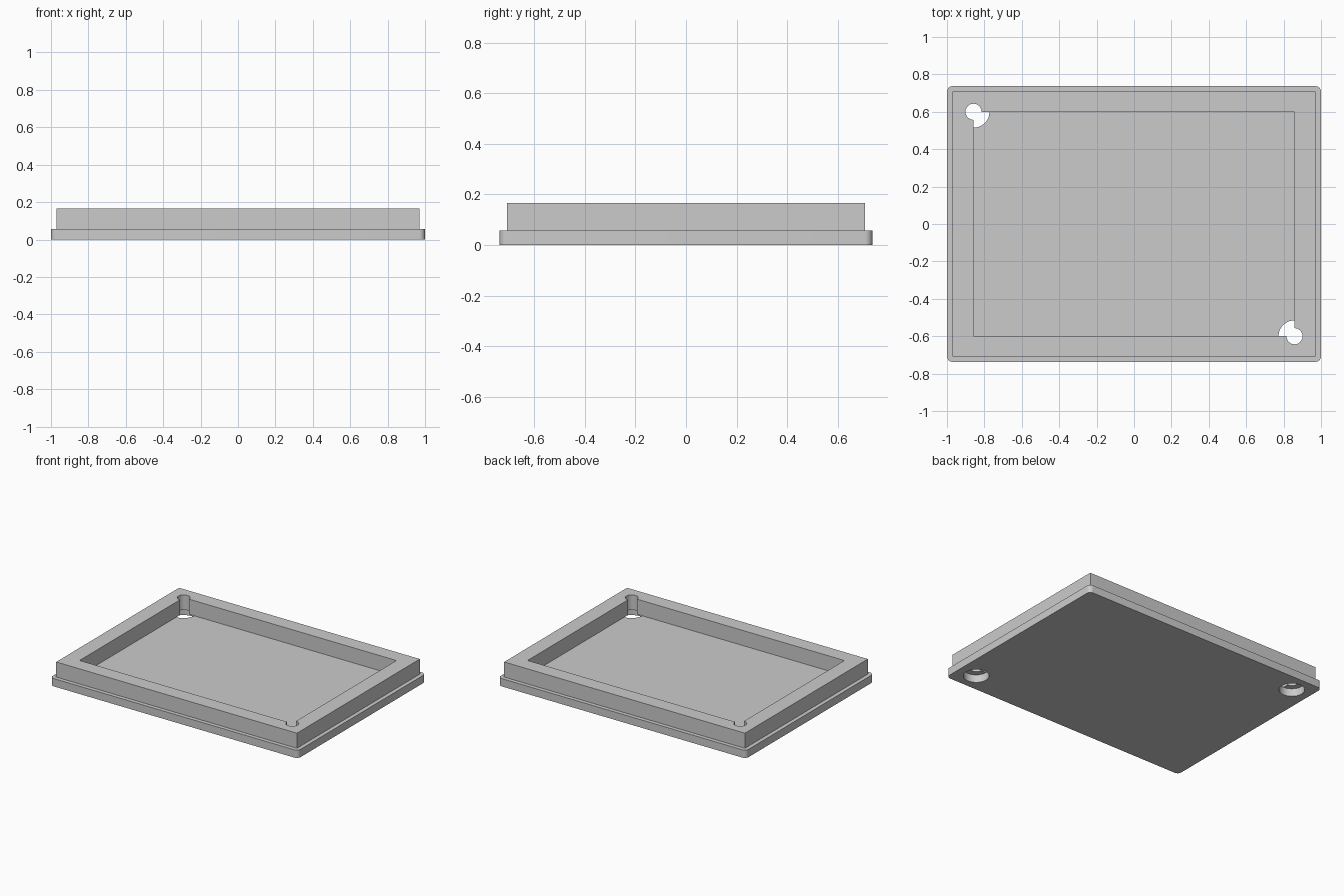
import bpy
import bmesh
import math

cube = bpy.data.objects.get("Cube")
if cube:
    bpy.data.objects.remove(cube, do_unlink=True)

# Overall dimensions
PLATE_X, PLATE_Y, PLATE_TOP = 1.0, 0.737, 0.057
FRAME_X, FRAME_Y, FRAME_TOP = 0.971, 0.708, 0.167
POCKET_X, POCKET_Y = 0.858, 0.6
CORNER_RADIUS = 0.03
BORE_RADIUS, HOLE_RADIUS = 0.085, 0.043
HOLE_CENTRES = [(-POCKET_X, POCKET_Y), (POCKET_X, -POCKET_Y)]

grey = bpy.data.materials.new("light grey")
grey.use_nodes = True
colour = (0.6, 0.6, 0.6, 1)
grey.diffuse_color = colour
grey.node_tree.nodes["Principled BSDF"].inputs["Base Color"].default_value = colour


def prism(name, outline, z0, z1):
    """Extrude a closed outline between two heights."""
    bm = bmesh.new()
    base = bm.faces.new([bm.verts.new((x, y, z0)) for x, y in outline])
    top = bmesh.ops.extrude_face_region(bm, geom=[base])["geom"]
    verts = [v for v in top if isinstance(v, bmesh.types.BMVert)]
    bmesh.ops.translate(bm, verts=verts, vec=(0, 0, z1 - z0))
    bmesh.ops.recalc_face_normals(bm, faces=bm.faces)
    mesh = bpy.data.meshes.new(name)
    bm.to_mesh(mesh)
    bm.free()
    mesh.materials.append(grey)
    obj = bpy.data.objects.new(name, mesh)
    bpy.context.collection.objects.link(obj)
    return obj


def arc(cx, cy, radius, start, sweep, steps):
    return [(cx + radius * math.cos(start + sweep * i / steps),
             cy + radius * math.sin(start + sweep * i / steps))
            for i in range(steps + 1)]


def circle(centre, radius, steps=64):
    return arc(*centre, radius, 0, math.tau, steps)[:-1]


def rectangle(hx, hy):
    return [(-hx, -hy), (hx, -hy), (hx, hy), (-hx, hy)]


def rounded_rectangle(hx, hy, radius):
    points = []
    for i, (sx, sy) in enumerate([(1, 1), (-1, 1), (-1, -1), (1, -1)]):
        points += arc(sx * (hx - radius), sy * (hy - radius), radius,
                      i * math.pi / 2, math.pi / 2, 8)
    return points


def activate(obj):
    bpy.ops.object.select_all(action="DESELECT")
    obj.select_set(True)
    bpy.context.view_layer.objects.active = obj


def cut(obj, outline):
    """Cut the outline straight through the object."""
    cutter = prism("cutter", outline, -0.5, 0.5)
    cutter.hide_render = True
    mod = obj.modifiers.new("cut", "BOOLEAN")
    mod.operation = "DIFFERENCE"
    mod.solver = "EXACT"
    mod.object = cutter
    activate(obj)
    bpy.ops.object.modifier_apply(modifier=mod.name)
    bpy.data.objects.remove(cutter, do_unlink=True)


# Rounded base plate with wide bores
plate = prism("base_plate", rounded_rectangle(PLATE_X, PLATE_Y, CORNER_RADIUS),
              0, PLATE_TOP)
for centre in HOLE_CENTRES:
    cut(plate, circle(centre, BORE_RADIUS))

# Raised rim around the pocket, with narrow holes at two opposite corners
rim = prism("raised_rim", rectangle(FRAME_X, FRAME_Y), PLATE_TOP, FRAME_TOP)
cut(rim, rectangle(POCKET_X, POCKET_Y))
for centre in HOLE_CENTRES:
    cut(rim, circle(centre, HOLE_RADIUS))

for part in (plate, rim):
    activate(part)
    bpy.ops.object.shade_smooth_by_angle(angle=math.radians(30))
